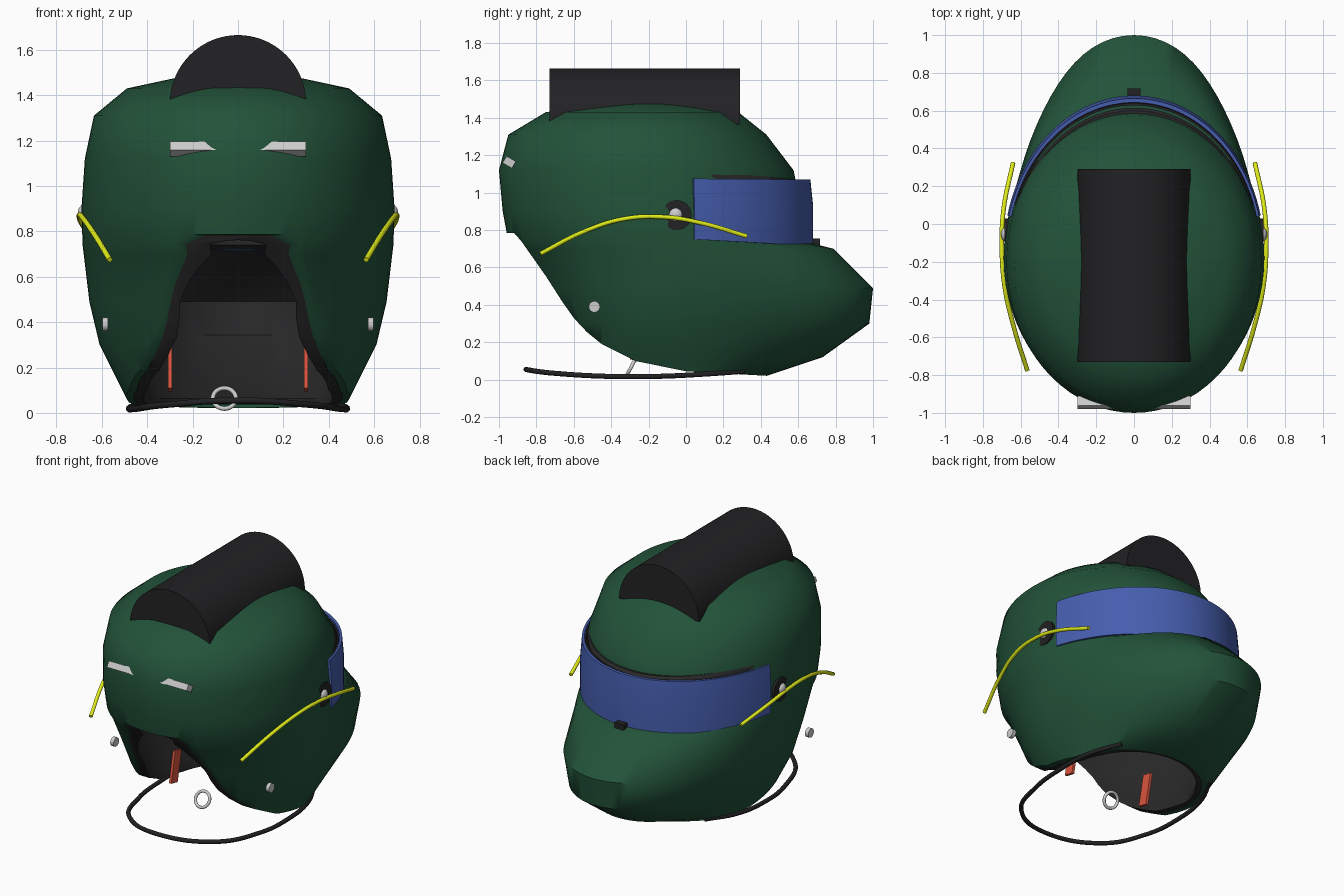
import bpy, bmesh, math

if "Cube" in bpy.data.objects:
    bpy.data.objects.remove(bpy.data.objects["Cube"])


def mat(name, r, g, b):
    m = bpy.data.materials.new(name)
    m.diffuse_color = (r, g, b, 1)
    m.use_nodes = True
    m.node_tree.nodes["Principled BSDF"].inputs["Base Color"].default_value = m.diffuse_color
    return m


GREEN = mat("green_paint", 0.016, 0.085, 0.041)
BLACK = mat("black_rubber", 0.016, 0.016, 0.018)
GREY = mat("dark_lining", 0.022, 0.022, 0.023)
BLUE = mat("blue_visor", 0.06, 0.11, 0.42)
YELLOW = mat("yellow_cord", 0.75, 0.85, 0.01)
RED = mat("red_tab", 0.7, 0.09, 0.05)


def finish(ob, m=None, angle=40):
    if m:
        ob.data.materials.clear()
        ob.data.materials.append(m)
    bpy.ops.object.select_all(action='DESELECT')
    ob.select_set(True)
    bpy.context.view_layer.objects.active = ob
    bpy.ops.object.shade_smooth_by_angle(angle=math.radians(angle))
    return ob


def from_bm(name, bm):
    bmesh.ops.recalc_face_normals(bm, faces=bm.faces)
    me = bpy.data.meshes.new(name)
    bm.to_mesh(me)
    bm.free()
    ob = bpy.data.objects.new(name, me)
    bpy.context.collection.objects.link(ob)
    return ob


# shell levels: z, half width, back y, front y, y of widest point
LEVELS = [(0.02, .47, -.60, .43, -.05), (0.12, .52, -.62, .73, -.1),
          (0.30, .61, -.71, .98, -.1), (0.49, .655, -.80, 1.0, -.1),
          (0.70, .68, -.92, .79, -.12), (0.74, .685, -.95, .63, -.15),
          (0.90, .69, -.98, .62, -.18), (1.12, .675, -1.0, .575, -.2),
          (1.31, .635, -.95, .43, -.22), (1.43, .49, -.75, .28, -.22),
          (1.475, .28, -.47, .08, -.2), (1.49, .06, -.26, -.14, -.2)]


def loft(name, inset, core=False, n=72):
    bm = bmesh.new()
    levels = ([(-.15,) + LEVELS[0][1:]] if core else []) + LEVELS
    rings = []
    for z, w, yb, yf, yc in levels:
        pinch = .05 if .1 < z < .71 else 0
        if inset:
            back = inset * (.5 if z < .6 else 1)
            if 0 < z < .35:
                z += inset * .8
            z -= inset * max(0, (z - .8) / .69)
            w, yb, yf = max(w - inset, .03), min(yb + back, yc - .03), max(yf - inset, yc + .03)
        ring = []
        for k in range(n):
            a = 2 * math.pi * k / n
            s = math.sin(a)
            x = w * math.cos(a) * (1 - (pinch * math.sin(2 * a) ** 2 if s > 0 else 0))
            ring.append(bm.verts.new((x, yc + s * ((yf - yc) if s > 0 else (yc - yb)), z)))
        rings.append(ring)
    for a, b in zip(rings, rings[1:]):
        for k in range(n):
            bm.faces.new((a[k], a[(k + 1) % n], b[(k + 1) % n], b[k]))
    bm.faces.new(rings[0])
    bm.faces.new(rings[-1])
    return from_bm(name, bm)


# solid with a (y, z) or (x, z) outline, extruded between two positions along x or y
def prism(name, outline, lo, hi, axis='x'):
    bm = bmesh.new()
    ends = [[bm.verts.new((t, u, z) if axis == 'x' else (u, t, z)) for u, z in outline] for t in (lo, hi)]
    for e in ends:
        bm.faces.new(e)
    for k in range(len(outline)):
        bm.faces.new((ends[0][k - 1], ends[0][k], ends[1][k], ends[1][k - 1]))
    return from_bm(name, bm)


def cut(ob, cutters):
    for c in cutters:
        c.hide_render = True
        md = ob.modifiers.new("cut", 'BOOLEAN')
        md.operation, md.solver, md.object = 'DIFFERENCE', 'EXACT', c
        bpy.context.view_layer.objects.active = ob
        bpy.ops.object.modifier_apply(modifier=md.name)


# outer shell and inner lining, opened at the neck and the eye port
neck = prism("neck_cutter", [(-1.3, .79), (-.92, .785), (-.88, .74), (-.75, .555), (-.66, .415), (-.6, .33),
                             (-.53, .255), (-.45, .19), (-.27, .1), (0, .045), (.43, .021), (1.3, -.1),
                             (1.3, -.3), (-1.3, -.3)], -1, 1)
port = prism("port_cutter", [(.15, .77), (1.3, .77), (1.3, 1.05), (.15, 1.05)], -1, 1)
cores = [loft("shell_core", .022, True), loft("lining_core", .055, True)]
shell = loft("helmet_shell", 0)
cut(shell, [cores[0], neck, port])
finish(shell, GREEN, 45)
lining = loft("helmet_lining", .023)
cut(lining, [cores[1], neck, port])
finish(lining, GREY, 40)
for c in cores + [neck, port]:
    bpy.data.objects.remove(c)


# curved bands around the eye port
def band(name, w, yc, yf, ystart, zs, t, m, n=48):
    bm = bmesh.new()
    a0 = math.asin((ystart - yc) / (yf - yc))
    rows = []
    for k in range(n + 1):
        a = a0 + (math.pi - 2 * a0) * k / n
        f = math.sin(math.pi * k / n)
        row = []
        for d, j in ((0, 0), (0, .6), (.015, 1), (t + .015, 1), (t, .6), (t, 0)):
            z = [q[0] * (1 - f) + q[1] * f for q in zs]
            z = z[0] + (z[1] - z[0]) * j
            row.append(bm.verts.new(((w - d * .6) * math.cos(a), yc + (yf - yc - d) * math.sin(a), z)))
        rows.append(row)
    for p, q in zip(rows, rows[1:]):
        for j in range(6):
            bm.faces.new((p[j], p[(j + 1) % 6], q[(j + 1) % 6], q[j]))
    bm.faces.new(rows[0])
    bm.faces.new(rows[-1])
    return finish(from_bm(name, bm), m)


band("visor", .69, -.15, .68, .045, ((.75, .715), (1.075, 1.07)), .022, BLUE)
band("visor_inner_frame", .672, -.15, .655, .06, ((.77, .74), (1.06, 1.06)), .012, BLACK)
band("port_gasket", .672, -.2, .615, .14, ((1.07, 1.03), (1.11, 1.07)), .025, GREY)


def box(name, loc, size, m=None, rx=0):
    bpy.ops.mesh.primitive_cube_add(size=1, location=loc, rotation=(rx, 0, 0))
    ob = bpy.context.object
    ob.name, ob.scale = name, size
    return finish(ob, m)


def disc(name, loc, r, d, m=None):
    bpy.ops.mesh.primitive_cylinder_add(vertices=32, radius=r, depth=d, location=loc, rotation=(0, math.pi / 2, 0))
    bpy.context.object.name = name
    return finish(bpy.context.object, m)


def cord(name, pts, r, m):
    cu = bpy.data.curves.new(name, 'CURVE')
    cu.dimensions, cu.bevel_depth, cu.bevel_resolution, cu.use_fill_caps = '3D', r, 3, True
    sp = cu.splines.new('BEZIER')
    sp.bezier_points.add(len(pts) - 1)
    for bp, p in zip(sp.bezier_points, pts):
        bp.co = p
        bp.handle_left_type = bp.handle_right_type = 'AUTO'
    cu.materials.append(m)
    ob = bpy.data.objects.new(name, cu)
    bpy.context.collection.objects.link(ob)


# half-round crest on top
arc = [(math.cos(math.pi * k / 48) * .3, 1.365 + math.sin(math.pi * k / 48) * .3) for k in range(49)]
finish(prism("crest", arc, -.73, .29, 'y'), BLACK)

# rear vent bar and visor tab
box("rear_vent_bar", (0, -.945, 1.163), (.6, .058, .042), None, math.radians(-30))
box("visor_tab", (0, .695, .735), (.07, .045, .04), BLACK)

# parts on both sides: pivots, studs, cords, pull tabs
for s, side in ((1, "right"), (-1, "left")):
    disc("pivot_disc_" + side, (s * .667, -.05, .88), .08, .036, BLACK)
    bpy.ops.mesh.primitive_uv_sphere_add(segments=24, ring_count=12, radius=.036, location=(s * .68, -.055, .882))
    bpy.context.object.name = "pivot_knob_" + side
    bpy.context.object.scale.x = .7
    finish(bpy.context.object)
    disc("side_stud_" + side, (s * .585, -.49, .39), .03, .025)
    cord("side_cord_" + side, [(s * x, y, z) for x, y, z in (
        (.565, -.775, .675), (.635, -.55, .79), (.685, -.33, .86), (.7, -.12, .87),
        (.69, .08, .838), (.64, .325, .767))], .012, YELLOW)
    box("pull_tab_" + side, (s * .3, -.245, .205), (.018, .07, .21), RED, math.radians(-12))

# neck cord and ring
half = [(.36, .31, .045), (.455, .1, .03), (.48, -.15, .018), (.45, -.42, .018), (.32, -.71, .035)]
cord("neck_cord", half + [(0, -.855, .055)] + [(-x, y, z) for x, y, z in reversed(half)], .014, BLACK)
bpy.ops.mesh.primitive_torus_add(major_radius=.051, minor_radius=.01, major_segments=32, minor_segments=10,
                                 location=(-.06, -.295, .064), rotation=(math.radians(62), 0, 0))
bpy.context.object.name = "neck_ring"
finish(bpy.context.object)
